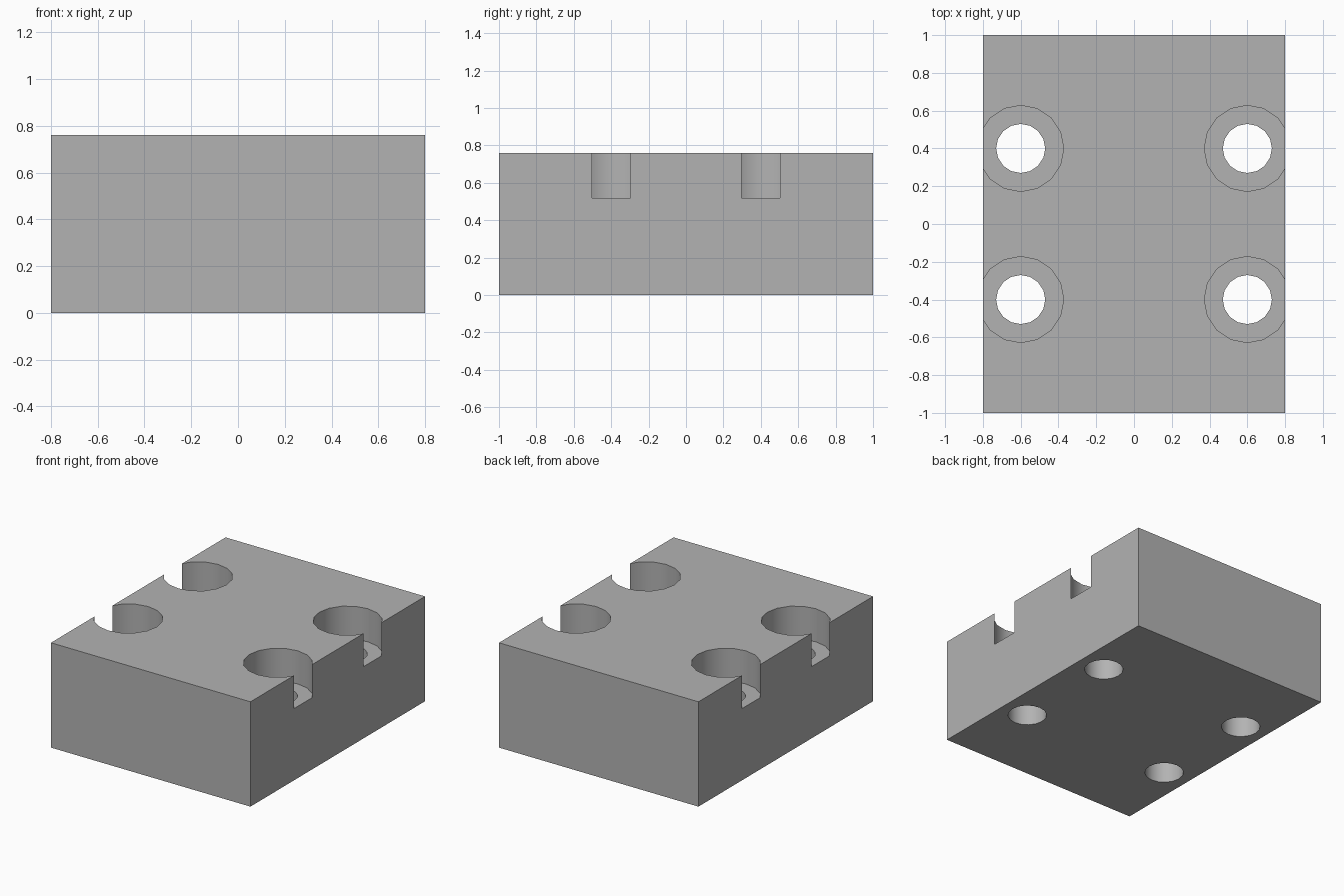
import bpy, bmesh
from math import radians, cos, sin, tau

cube = bpy.data.objects.get("Cube")
if cube:
    bpy.data.objects.remove(cube, do_unlink=True)

WIDTH, DEPTH, HEIGHT = 1.6, 2.0, 0.76
BORE_R, COUNTERBORE_R, LEDGE_Z = 0.13, 0.228, 0.52
SIDES = 16

grey = bpy.data.materials.new("plain grey")
grey.use_nodes = True
colour = (0.45, 0.45, 0.45, 1)
grey.diffuse_color = colour
grey.node_tree.nodes["Principled BSDF"].inputs["Base Color"].default_value = colour


def make_object(name, bm):
    bmesh.ops.recalc_face_normals(bm, faces=bm.faces)
    mesh = bpy.data.meshes.new(name)
    bm.to_mesh(mesh)
    bm.free()
    mesh.materials.append(grey)
    obj = bpy.data.objects.new(name, mesh)
    bpy.context.collection.objects.link(obj)
    return obj


def add_stepped_plug(bm, x, y):
    """Closed plug: narrow shaft below, wide head above the ledge."""
    profile = [(BORE_R, -0.1), (BORE_R, LEDGE_Z),
               (COUNTERBORE_R, LEDGE_Z), (COUNTERBORE_R, HEIGHT + 0.1)]
    rings = [[bm.verts.new((x + r * cos(tau * i / SIDES), y + r * sin(tau * i / SIDES), z))
              for i in range(SIDES)] for r, z in profile]
    for low, high in zip(rings, rings[1:]):
        for i in range(SIDES):
            j = (i + 1) % SIDES
            bm.faces.new((low[i], low[j], high[j], high[i]))
    bm.faces.new(rings[0][::-1])
    bm.faces.new(rings[-1])


# Solid block
bm = bmesh.new()
bmesh.ops.create_cube(bm, size=1)
bmesh.ops.scale(bm, vec=(WIDTH, DEPTH, HEIGHT), verts=bm.verts)
bmesh.ops.translate(bm, vec=(0, 0, HEIGHT / 2), verts=bm.verts)
block = make_object("mounting_block", bm)

# Four counterbored bolt holes, whose heads break through the sides
bm = bmesh.new()
for x in (-0.6, 0.6):
    for y in (-0.4, 0.4):
        add_stepped_plug(bm, x, y)
cutter = make_object("bolt_hole_cutter", bm)

cut = block.modifiers.new("bolt holes", 'BOOLEAN')
cut.operation = 'DIFFERENCE'
cut.solver = 'EXACT'
cut.object = cutter

bpy.ops.object.select_all(action='DESELECT')
block.select_set(True)
bpy.context.view_layer.objects.active = block
bpy.ops.object.modifier_apply(modifier=cut.name)
bpy.data.objects.remove(cutter, do_unlink=True)

# Smooth bore walls, crisp rims
bpy.ops.object.shade_smooth_by_angle(angle=radians(30))
